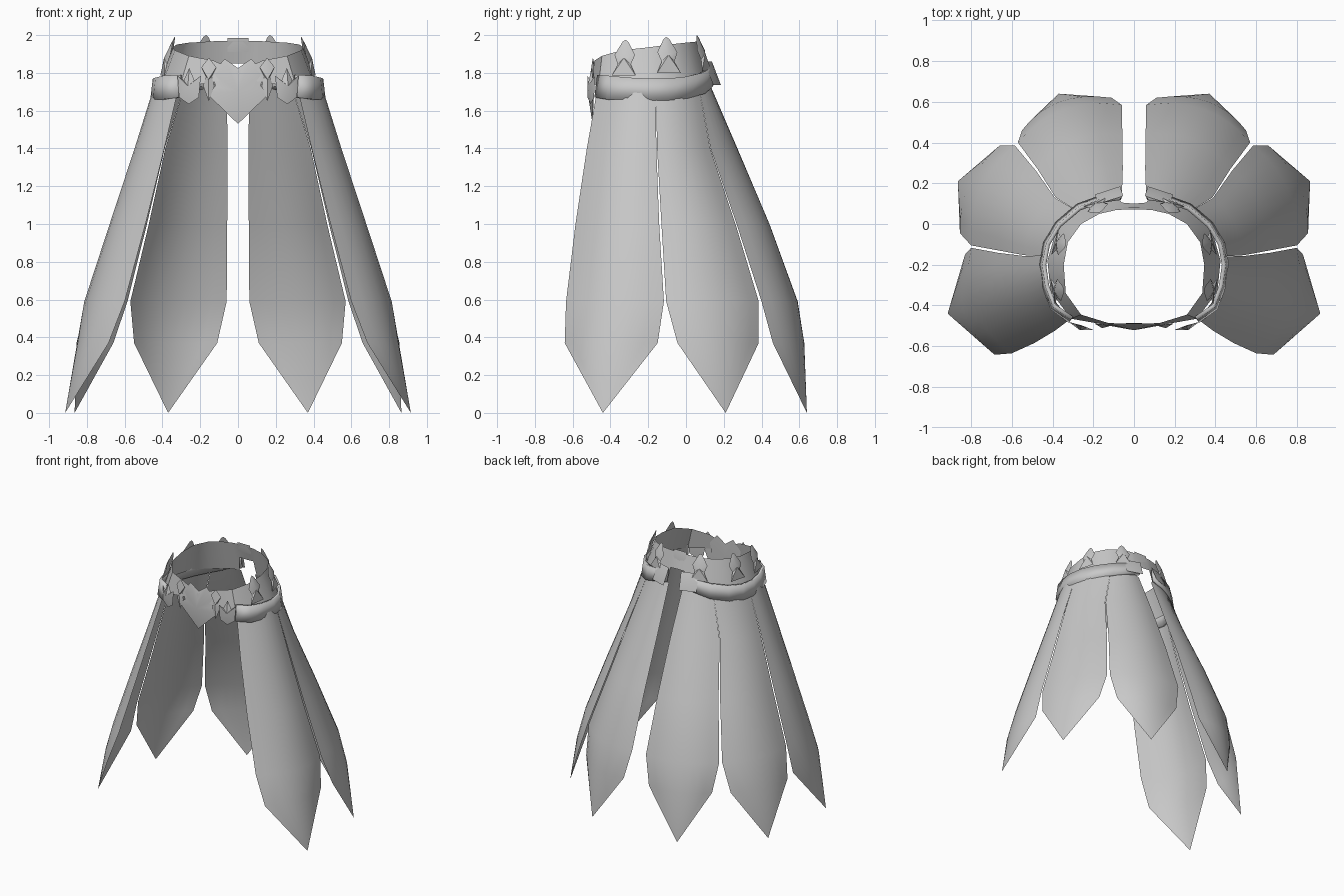
import bpy, math
from mathutils import Vector

if "Cube" in bpy.data.objects:
    bpy.data.objects.remove(bpy.data.objects["Cube"], do_unlink=True)

GREY = (0.58, 0.58, 0.58, 1.0)
mat = bpy.data.materials.new("plain grey")
mat.use_nodes = True
mat.diffuse_color = GREY
mat.node_tree.nodes["Principled BSDF"].inputs["Base Color"].default_value = GREY


def make(name, verts, faces, mirror=True, thick=0.0, angle=35):
    """Mesh object with optional left/right mirroring and inward thickness."""
    me = bpy.data.meshes.new(name)
    me.from_pydata([tuple(v) for v in verts], [], faces)
    me.materials.append(mat)
    ob = bpy.data.objects.new(name, me)
    bpy.context.collection.objects.link(ob)
    bpy.ops.object.select_all(action='DESELECT')
    ob.select_set(True)
    bpy.context.view_layer.objects.active = ob
    bpy.ops.object.shade_smooth_by_angle(angle=math.radians(angle))
    if mirror:
        m = ob.modifiers.new("mirror", 'MIRROR')
        m.use_clip = True
        m.merge_threshold = 0.0005
    if thick:
        s = ob.modifiers.new("thickness", 'SOLIDIFY')
        s.thickness = thick
        s.offset = -1
    return ob


def strip(rows):
    """Quads between equal-length rows of points, top row first."""
    n = len(rows[0])
    verts = [p for r in rows for p in r]
    faces = [(i * n + j, i * n + j + 1, (i + 1) * n + j + 1, (i + 1) * n + j)
             for i in range(len(rows) - 1) for j in range(n - 1)]
    return verts, faces


def arc(a, m, b, z, n=8):
    """Curve through three plan points at height z."""
    pts = []
    for i in range(n + 1):
        t = i / n
        wa, wm, wb = (1 - t) * (1 - 2 * t), 4 * t * (1 - t), t * (2 * t - 1)
        pts.append((wa * a[0] + wm * m[0] + wb * b[0],
                    wa * a[1] + wm * m[1] + wb * b[1], z))
    return pts


# Skirt panels: first edge, middle and last edge at each height, then the tip
LEVELS = (1.74, 1.40, 1.00, 0.59, 0.37)
panels = {
    "back_panel": ([((.06, .125), (.17, .115), (.28, .065)),
                    ((.055, .27), (.225, .245), (.385, .13)),
                    ((.057, .435), (.29, .415), (.472, .268)),
                    ((.06, .585), (.35, .56), (.57, .40)),
                    ((.11, .62), (.365, .60), (.55, .46))], (.37, .64)),
    "side_panel": ([((.28, .065), (.38, -.03), (.43, -.16)),
                    ((.388, .128), (.495, .0), (.54, -.153)),
                    ((.482, .262), (.625, .09), (.665, -.13)),
                    ((.585, .385), (.755, .17), (.80, -.105)),
                    ((.66, .385), (.81, .19), (.855, -.045))], (.865, .21)),
    "front_panel": ([((.43, -.16), (.425, -.31), (.31, -.465)),
                     ((.54, -.157), (.525, -.35), (.39, -.525)),
                     ((.665, -.142), (.655, -.38), (.49, -.585)),
                     ((.80, -.117), (.785, -.41), (.60, -.635)),
                     ((.83, -.15), (.835, -.43), (.685, -.642))], (.915, -.44)),
}
for name, (rows, tip) in panels.items():
    verts, faces = strip([arc(*r, z) for r, z in zip(rows, LEVELS)])
    k = len(verts)
    verts.append((tip[0], tip[1], 0.0))
    faces += [(k - 9 + j, k - 8 + j, k) for j in range(8)]
    make(name, verts, faces)

# Waist band above the belt, open below its top strip at the back
top = [(0, .07, 1.97), (.06, .07, 1.97), (.09, .068, 1.97), (.17, .05, 1.965),
       (.26, 0, 1.96), (.325, -.09, 1.95), (.345, -.2, 1.935), (.335, -.34, 1.92),
       (.26, -.445, 1.89), (.13, -.485, 1.865), (0, -.495, 1.81)]
low = [(0, .10, 1.85), (.06, .105, 1.85), (.075, .125, 1.74), (.17, .11, 1.73),
       (.29, .055, 1.72), (.385, -.04, 1.72), (.425, -.18, 1.72), (.41, -.33, 1.72),
       (.31, -.465, 1.72), (.14, -.495, 1.75), (0, -.505, 1.77)]
make("waist_band", *strip([top, low]))

# Belt: plan point, bottom height, top height
belt = [(.07, .155, 1.75, 1.85), (.17, .14, 1.725, 1.82), (.28, .10, 1.69, 1.80),
        (.385, .01, 1.665, 1.78), (.445, -.09, 1.655, 1.77), (.465, -.2, 1.655, 1.77),
        (.45, -.31, 1.66, 1.775), (.41, -.42, 1.66, 1.785), (.32, -.485, 1.67, 1.79)]
upper = [(x * .97, -.2 + (y + .2) * .95, t) for x, y, b, t in belt]
lower = [(x, y, b) for x, y, b, t in belt]
make("belt", *strip([upper, lower]), thick=0.02)


def sym(half):
    """Complete an outline by reflecting its right half."""
    return half + [(-u, v) for u, v in reversed(half) if u > 0]


def plate(name, outline, origin, deg, lean=0.0, bulge=0.02, mirror=True):
    """Faceted ornament facing outward, raised at its middle."""
    a = math.radians(deg)
    n = Vector((math.cos(a), math.sin(a), 0))
    t = Vector((-math.sin(a), math.cos(a), 0))
    up = Vector((0, 0, 1)) - n * lean
    o = Vector(origin)
    verts = [o + t * u + up * v for u, v in outline]
    k = len(verts)
    mid = (min(v for u, v in outline) + max(v for u, v in outline)) / 2
    verts += [o + up * mid + n * bulge, o + up * mid - n * 0.005]
    faces = [(i, (i + 1) % k, k) for i in range(k)]
    faces += [((i + 1) % k, i, k + 1) for i in range(k)]
    make(name, verts, faces, mirror=mirror, angle=30)


# Leaf-shaped points around the waist
leaf = sym([(.065, 0), (.035, .06), (.055, .11), (.015, .18), (0, .19)])
plate("front_leaf", leaf, (.40, -.33, 1.785), -10, .3)
plate("side_leaf", leaf, (.39, -.09, 1.80), 15, .3)
plate("back_leaf", leaf, (.19, .11, 1.81), 68, .3)

# Back fittings
plate("back_clasp", sym([(.065, 0), (.065, .125)]), (.13, .165, 1.735), 72, .4, .012)
plate("back_tab", sym([(.055, 0), (.055, .075)]), (0, .085, 1.91), 90, .2, .006, False)

# Front ornament
shield = sym([(0, 0), (.165, .16), (.12, .20), (.135, .27), (.07, .345), (0, .295)])
plate("front_shield", shield, (0, -.495, 1.53), -90, .02, .03, False)
wing = sym([(0, 0), (.03, .08), (.015, .13), (.04, .18), (0, .23)])
plate("shield_wing", wing, (.155, -.50, 1.65), -82, .03, .015)
scroll = sym([(0, 0), (.055, .035), (.065, .15), (.03, .125), (0, .19)])
plate("belt_end_scroll", scroll, (.26, -.505, 1.635), -72, .03, .02)
